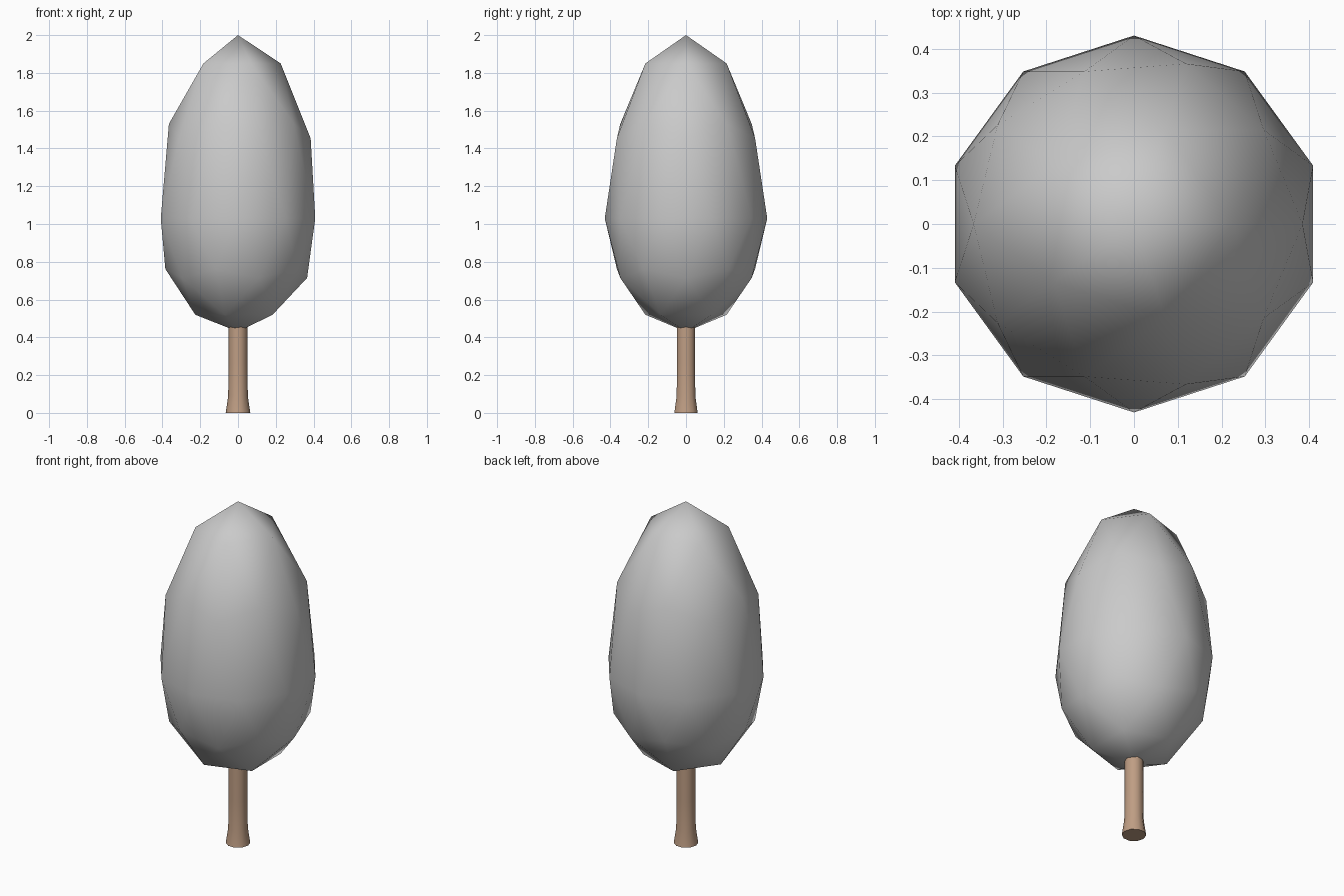
import bpy, bmesh, math

cube = bpy.data.objects.get("Cube")
if cube:
    bpy.data.objects.remove(cube)


def material(name, rgb):
    m = bpy.data.materials.new(name)
    m.use_nodes = True
    m.diffuse_color = (*rgb, 1)
    m.node_tree.nodes["Principled BSDF"].inputs["Base Color"].default_value = (*rgb, 1)
    return m


def finish(name, bm, mat):
    bmesh.ops.recalc_face_normals(bm, faces=bm.faces)
    mesh = bpy.data.meshes.new(name)
    bm.to_mesh(mesh)
    bm.free()
    mesh.materials.append(mat)
    obj = bpy.data.objects.new(name, mesh)
    bpy.context.collection.objects.link(obj)
    return obj


# Crown: a coarse sphere stretched into an egg, longer above its widest ring
WIDEST, RADIUS, BELOW = 1.03, 0.43, 0.60
bm = bmesh.new()
bmesh.ops.create_icosphere(bm, subdivisions=2, radius=1)
for v in bm.verts:
    z = v.co.z
    rise = z * (0.93 + 0.04 * z) if z > 0 else z * BELOW
    v.co = (v.co.x * RADIUS, v.co.y * RADIUS, WIDEST + rise)
for f in bm.faces:
    f.smooth = True
finish("crown", bm, material("foliage grey", (0.59, 0.59, 0.59)))

# Trunk: a ten-sided tube flared at the foot
SIDES = 10
bm = bmesh.new()
rings = []
for z, r in ((0, 0.065), (0.09, 0.052), (0.26, 0.05), (0.5, 0.05)):
    angles = [2 * math.pi * i / SIDES for i in range(SIDES)]
    rings.append([bm.verts.new((r * math.cos(a), r * math.sin(a), z)) for a in angles])
for low, high in zip(rings, rings[1:]):
    for i in range(SIDES):
        j = (i + 1) % SIDES
        bm.faces.new((low[i], low[j], high[j], high[i])).smooth = True
bm.faces.new(rings[0])
bm.faces.new(rings[-1])
trunk = finish("trunk", bm, material("bark brown", (0.52, 0.34, 0.23)))
bpy.context.view_layer.objects.active = trunk
trunk.select_set(True)
bpy.ops.object.shade_smooth_by_angle(angle=math.radians(50))
